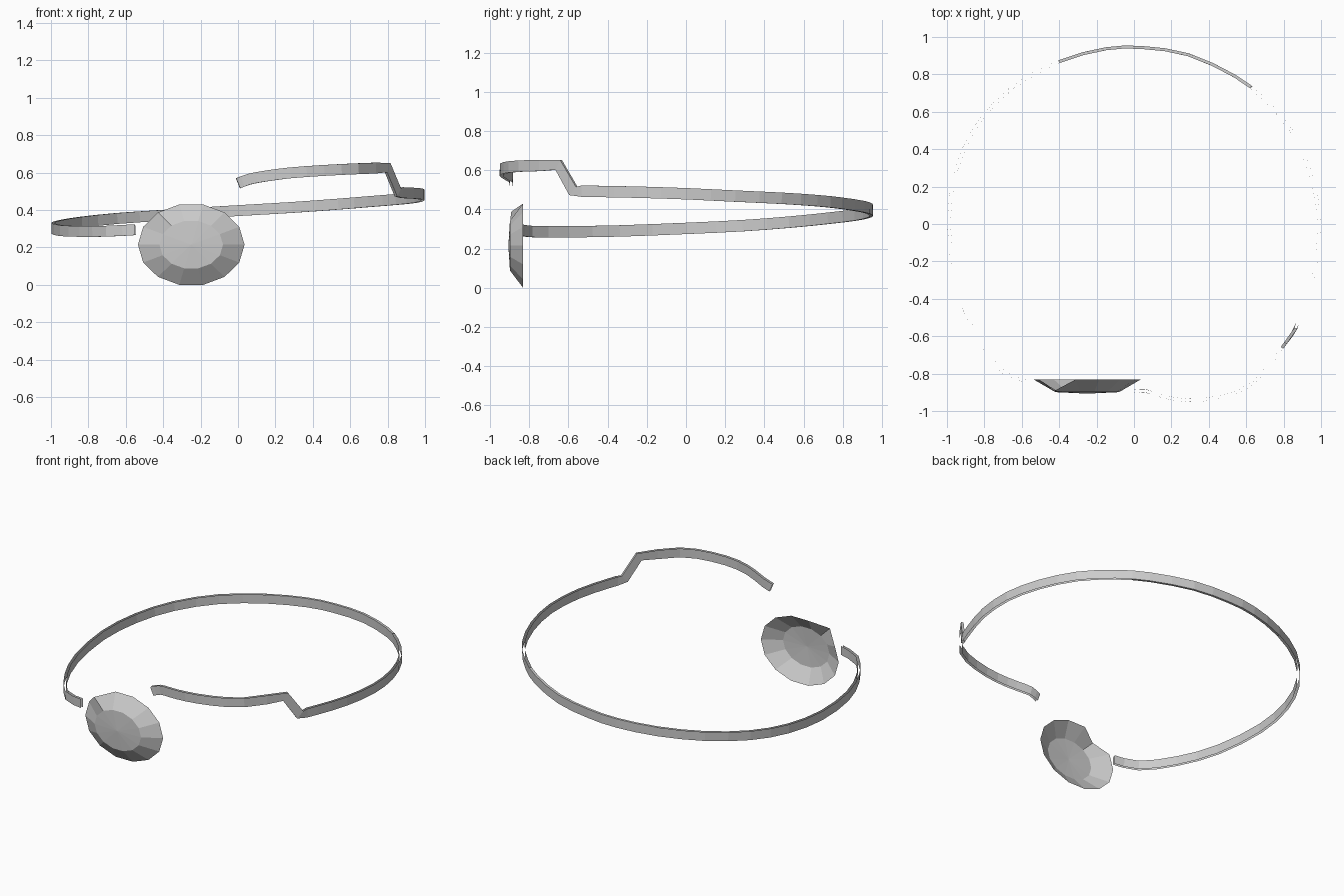
import bpy, bmesh, math
from mathutils import Vector

if "Cube" in bpy.data.objects:
    bpy.data.objects.remove(bpy.data.objects["Cube"])


def material(name, c):
    m = bpy.data.materials.new(name)
    m.diffuse_color = (c, c, c, 1)
    m.use_nodes = True
    m.node_tree.nodes["Principled BSDF"].inputs["Base Color"].default_value = m.diffuse_color
    return m


def finish(name, bm, mat):
    me = bpy.data.meshes.new(name)
    bm.to_mesh(me)
    bm.free()
    me.materials.append(mat)
    ob = bpy.data.objects.new(name, me)
    bpy.context.collection.objects.link(ob)
    return ob


def spline(pts, sub=2):
    """Rounded path through the control points."""
    out = []
    for i in range(len(pts) - 1):
        a, b, c, d = (pts[max(0, min(len(pts) - 1, i + k))] for k in (-1, 0, 1, 2))
        for s in range(sub):
            t = s / sub
            out.append(0.5 * (2 * b + (c - a) * t + (2 * a - 5 * b + 4 * c - d) * t * t
                              + (3 * b - a - 3 * c + d) * t ** 3))
    return out + [pts[-1]]


silver = material("silver grey", 0.6)

# Band: centre line from the gem end round the back, then the raised front end
loop = [(-0.55, -0.845, 0.295), (-0.70, -0.79, 0.287), (-0.84, -0.60, 0.286),
        (-0.945, -0.34, 0.29), (-0.99, 0.0, 0.303), (-0.95, 0.29, 0.317),
        (-0.84, 0.53, 0.335), (-0.65, 0.73, 0.355), (-0.40, 0.868, 0.372),
        (-0.15, 0.937, 0.388), (0.05, 0.943, 0.40), (0.29, 0.905, 0.414),
        (0.54, 0.79, 0.432), (0.70, 0.665, 0.445), (0.85, 0.485, 0.457),
        (0.95, 0.25, 0.468), (0.99, 0.0, 0.48), (0.965, -0.25, 0.488),
        (0.90, -0.46, 0.492), (0.855, -0.575, 0.494)]
raised = [(0.80, -0.65, 0.627), (0.64, -0.85, 0.621), (0.46, -0.925, 0.612),
          (0.28, -0.943, 0.599), (0.15, -0.92, 0.582), (0.06, -0.892, 0.565),
          (0.0, -0.895, 0.543)]
first = spline([Vector(p) for p in loop])
path = first + spline([Vector(p) for p in raised])
step = len(first) - 1          # segment that climbs to the raised end

bm = bmesh.new()
rings = []
for i, p in enumerate(path):
    t = (path[min(i + 1, len(path) - 1)] - path[max(i - 1, 0)]).normalized()
    n = Vector((t.y, -t.x, 0)).normalized() * 0.008
    up = n.cross(t).normalized() * 0.029      # section square to the path
    rings.append([bm.verts.new(p + s * n + h * up)
                  for s, h in ((1, -1), (1, 1), (-1, 1), (-1, -1))])
for i, (a, b) in enumerate(zip(rings, rings[1:])):
    mid = (path[i] + path[i + 1]) / 2
    closed = i == step or (mid.y > 0.6 and -0.42 < mid.x < 0.66)
    # outer and inner walls, with rims only at the back and on the step
    for k in range(4):
        if k % 2 == 0 or closed:
            j = (k + 1) % 4
            bm.faces.new((a[k], b[k], b[j], a[j]))
finish("band", bm, silver)

# Gem: faceted dish, open at the rear, with one rim corner bent forward
N = 14
bm = bmesh.new()


def ring(rx, rz, y):
    return [bm.verts.new((-0.25 + rx * math.cos(2 * math.pi * i / N), y,
                          0.215 + rz * math.sin(2 * math.pi * i / N))) for i in range(N)]


rim = ring(0.285, 0.2205, -0.832)
table = ring(0.17, 0.13, -0.899)
rim[5].co.y = -0.893
centre = bm.verts.new((-0.25, -0.907, 0.215))
for i in range(N):
    j = (i + 1) % N
    bm.faces.new((rim[i], rim[j], table[j], table[i]))
    bm.faces.new((table[i], table[j], centre))
for f in bm.faces:
    f.normal_update()
    if f.normal.y > 0:
        f.normal_flip()
finish("gem", bm, silver)
